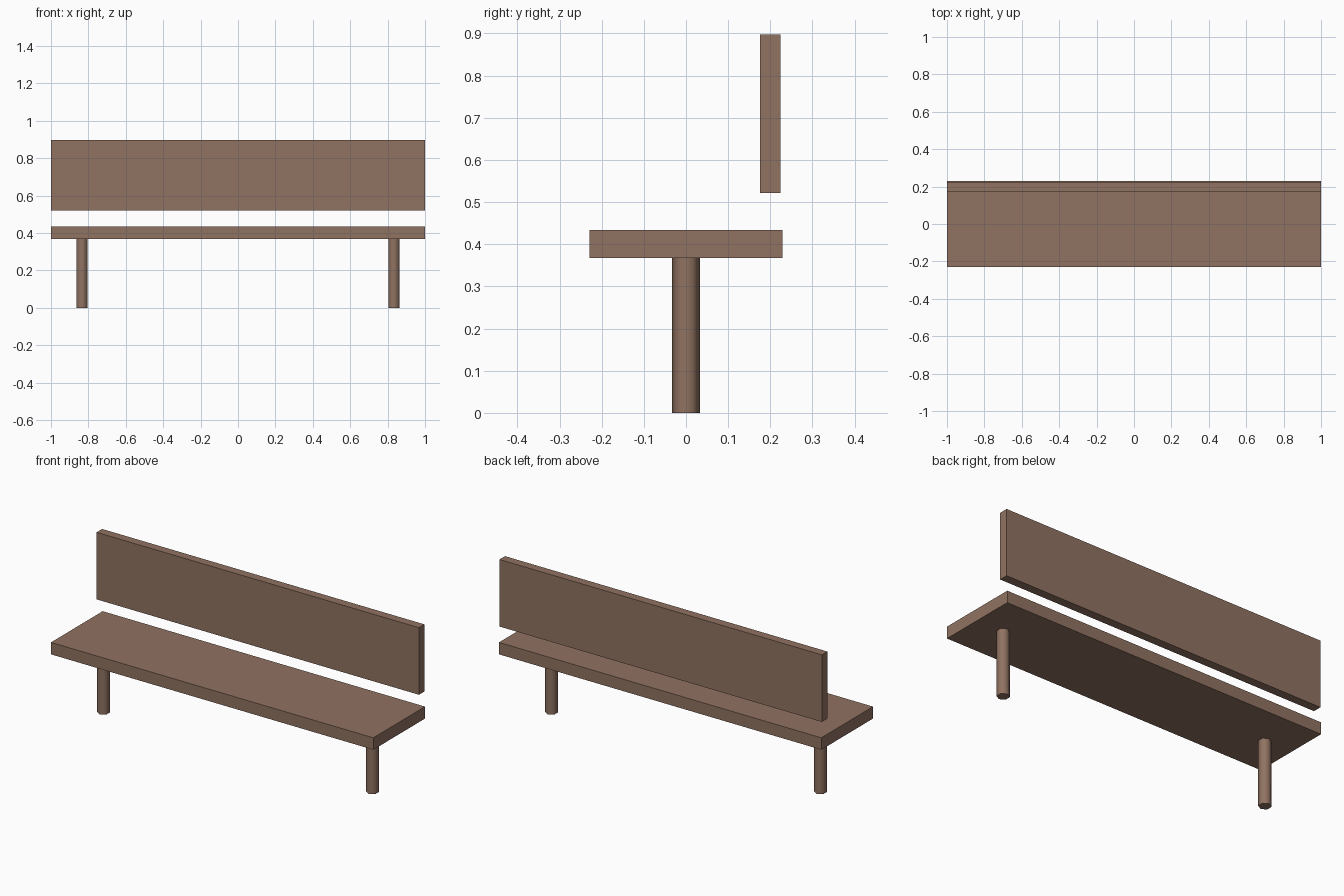
import bpy
from math import radians

if "Cube" in bpy.data.objects:
    bpy.data.objects.remove(bpy.data.objects["Cube"])

wood = bpy.data.materials.new("wood")
wood.diffuse_color = (0.28, 0.17, 0.12, 1)
wood.use_nodes = True
wood.node_tree.nodes["Principled BSDF"].inputs["Base Color"].default_value = wood.diffuse_color


def board(name, y0, y1, z0, z1):
    """Full-length plank spanning x = -1..1."""
    bpy.ops.mesh.primitive_cube_add(size=1, location=(0, (y0 + y1) / 2, (z0 + z1) / 2))
    ob = bpy.context.object
    ob.name = name
    ob.scale = (2, y1 - y0, z1 - z0)
    bpy.ops.object.transform_apply(location=False, rotation=False, scale=True)
    ob.data.materials.append(wood)


def leg(name, x, height):
    """Six-sided post with corners facing front and back."""
    bpy.ops.mesh.primitive_cylinder_add(vertices=6, radius=0.033, depth=height,
                                        location=(x, 0, height / 2))
    ob = bpy.context.object
    ob.name = name
    ob.data.materials.append(wood)
    # smooth sides, sharp end caps
    bpy.ops.object.shade_smooth_by_angle(angle=radians(70))


# Seat and floating backrest
board("seat", -0.229, 0.229, 0.367, 0.434)
board("backrest", 0.175, 0.224, 0.521, 0.897)

# Two centre legs
for side, x in (("left", -0.834), ("right", 0.834)):
    leg(side + "_leg", x, 0.367)
